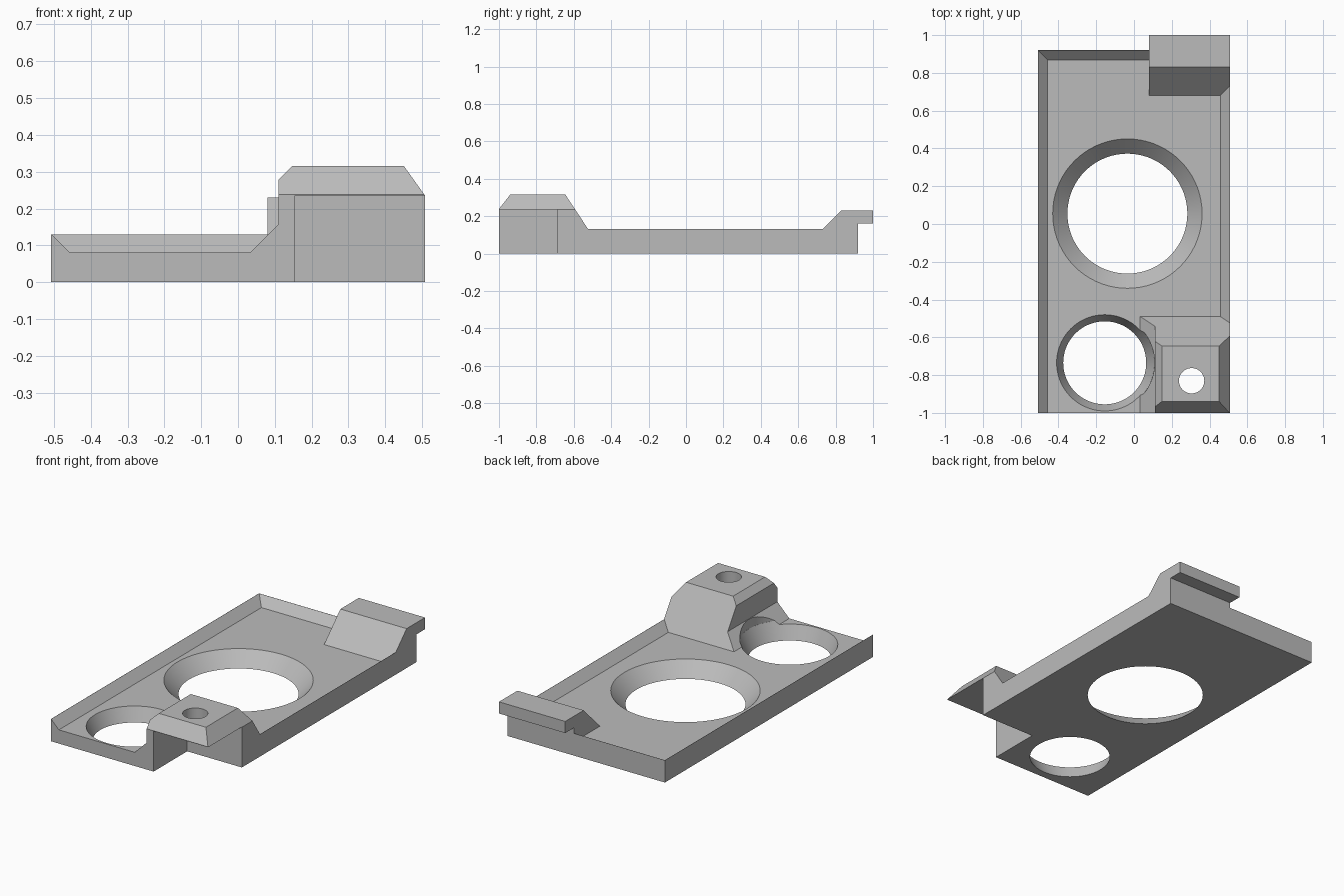
import bpy, bmesh, math
from mathutils import Vector, Matrix

if "Cube" in bpy.data.objects:
    bpy.data.objects.remove(bpy.data.objects["Cube"], do_unlink=True)

grey = bpy.data.materials.new("plain grey")
grey.use_nodes = True
grey.diffuse_color = (0.5, 0.5, 0.5, 1)
grey.node_tree.nodes["Principled BSDF"].inputs["Base Color"].default_value = (0.5, 0.5, 0.5, 1)

HALF = 0.508              # half width of the plate
BACK, FLOOR, RIM = 0.92, 0.08, 0.13


def finish(name, bm):
    bmesh.ops.recalc_face_normals(bm, faces=bm.faces)
    mesh = bpy.data.meshes.new(name)
    bm.to_mesh(mesh)
    bm.free()
    mesh.materials.append(grey)
    obj = bpy.data.objects.new(name, mesh)
    bpy.context.collection.objects.link(obj)
    return obj


def block(name, low, high, planes=()):
    """Box trimmed by planes given as (point, outward normal)."""
    low, high = Vector(low), Vector(high)
    bm = bmesh.new()
    size = high - low
    bmesh.ops.create_cube(bm, size=1, matrix=Matrix.Translation((low + high) / 2) @ Matrix.Diagonal((*size, 1)))
    for point, normal in planes:
        cut = bmesh.ops.bisect_plane(bm, geom=bm.verts[:] + bm.edges[:] + bm.faces[:],
                                     plane_co=point, plane_no=normal, clear_outer=True)
        edges = [e for e in cut["geom_cut"] if isinstance(e, bmesh.types.BMEdge)]
        bmesh.ops.holes_fill(bm, edges=edges)
    return finish(name, bm)


def prism(name, profile, x0, x1):
    """Side profile (y, z) extruded along x."""
    bm = bmesh.new()
    face = bm.faces.new([bm.verts.new((x0, y, z)) for y, z in profile])
    new = bmesh.ops.extrude_face_region(bm, geom=[face])["geom"]
    bmesh.ops.translate(bm, vec=(x1 - x0, 0, 0), verts=[v for v in new if isinstance(v, bmesh.types.BMVert)])
    return finish(name, bm)


def cone(name, x, y, z0, r0, z1, r1):
    bm = bmesh.new()
    bmesh.ops.create_cone(bm, cap_ends=True, segments=72, radius1=r0, radius2=r1, depth=z1 - z0,
                          matrix=Matrix.Translation((x, y, (z0 + z1) / 2)))
    return finish(name, bm)


def combine(body, other, operation):
    other.hide_render = True
    mod = body.modifiers.new(other.name, "BOOLEAN")
    mod.operation, mod.solver, mod.object = operation, "EXACT", other
    bpy.context.view_layer.objects.active = body
    bpy.ops.object.modifier_apply(modifier=mod.name)
    bpy.data.objects.remove(other, do_unlink=True)


# Plate with a shallow tray whose sloped sides end in a sharp rim
body = block("mounting_plate", (-HALF, -1, 0), (HALF, BACK, RIM))
edge = HALF - 0.001
tray = block("tray", (-0.8, -1.5, FLOOR), (0.8, 1.2, 0.3), [
    ((-edge, 0, RIM), (-1, 0, -1)),
    ((edge, 0, RIM), (1, 0, -1)),
    ((0, BACK - 0.001, RIM), (0, 1, -1)),
])
combine(body, tray, "DIFFERENCE")

# Corner boss with bevelled top, and the sloped foot on its inner side
back_slope = ((0, -0.645, 0.315), (0, 0.235, 0.155))
boss = block("boss", (0.11, -1, 0.02), (HALF, -0.4, 0.315), [
    back_slope,
    ((0.11, 0, 0.278), (-1, 0, 1)),
    ((HALF, 0, 0.235), (0.08, 0, 0.057)),
    ((0, -1, 0.238), (0, -0.077, 0.06)),
])
foot = block("boss_foot", (0, -1, 0.02), (0.2, -0.4, 0.157), [
    back_slope,
    ((0.033, 0, FLOOR), (-1, 0, 1)),
])
combine(body, boss, "UNION")
combine(body, foot, "UNION")

# Hooked tab at the back
tab = prism("back_tab", [(0.67, 0.07), (0.83, 0.23), (1, 0.23), (1, 0.162),
                         (BACK, 0.162), (BACK, 0.02), (0.67, 0.02)], 0.08, HALF)
combine(body, tab, "UNION")

# Recess under the boss, funnel holes and screw hole
cutters = [
    block("corner_recess", (0.155, -1.2, -0.2), (0.8, -0.69, 0.236)),
    cone("large_funnel", -0.035, 0.055, -0.02, 0.298, 0.1, 0.415),
    cone("small_funnel", -0.155, -0.735, -0.02, 0.211, 0.101, 0.264),
    cone("small_clearance", -0.155, -0.735, 0.1, 0.264, 0.25, 0.264),
    cone("screw_hole", 0.305, -0.83, 0.15, 0.067, 0.4, 0.067),
]
for cutter in cutters:
    combine(body, cutter, "DIFFERENCE")

bpy.ops.object.select_all(action="DESELECT")
body.select_set(True)
bpy.context.view_layer.objects.active = body
bpy.ops.object.shade_smooth_by_angle(angle=math.radians(25))
